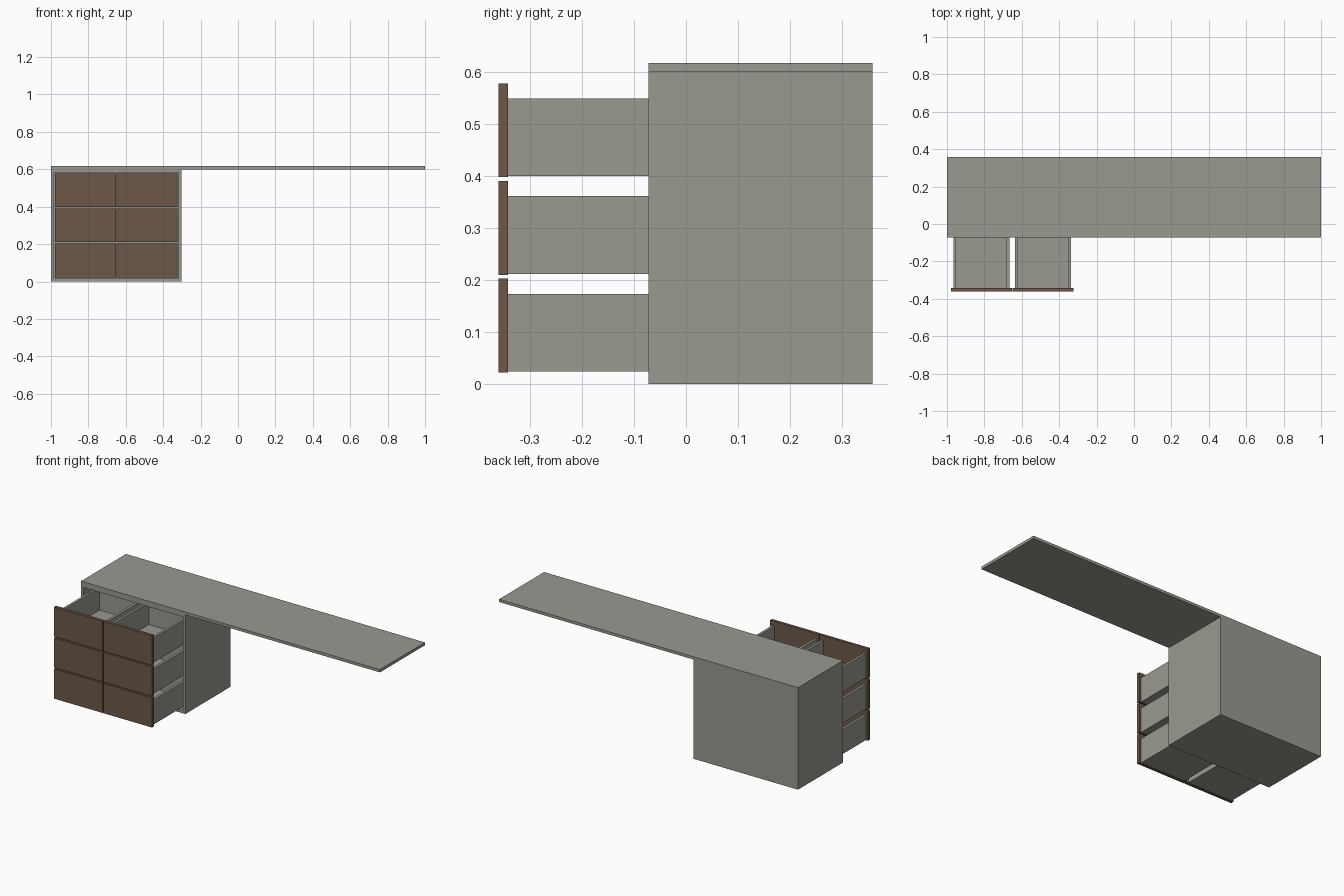
import bpy, bmesh

if "Cube" in bpy.data.objects:
    bpy.data.objects.remove(bpy.data.objects["Cube"])


def material(name, rgb):
    m = bpy.data.materials.new(name)
    m.diffuse_color = (*rgb, 1)
    m.use_nodes = True
    m.node_tree.nodes["Principled BSDF"].inputs["Base Color"].default_value = m.diffuse_color
    return m


GREY = material("warm grey", (0.32, 0.32, 0.285))
BROWN = material("walnut brown", (0.15, 0.097, 0.064))


def panels(name, mat, boxes):
    """One object made of axis-aligned boards given as (x0, x1, y0, y1, z0, z1)."""
    bm = bmesh.new()
    for x0, x1, y0, y1, z0, z1 in boxes:
        for v in bmesh.ops.create_cube(bm, size=1)["verts"]:
            v.co = (x1 if v.co.x > 0 else x0,
                    y1 if v.co.y > 0 else y0,
                    z1 if v.co.z > 0 else z0)
    return finish(name, mat, bm)


def finish(name, mat, bm):
    bmesh.ops.recalc_face_normals(bm, faces=bm.faces)
    mesh = bpy.data.meshes.new(name)
    bm.to_mesh(mesh)
    bm.free()
    mesh.materials.append(mat)
    ob = bpy.data.objects.new(name, mesh)
    bpy.context.collection.objects.link(ob)
    return ob


FRONT, BACK, WALL = -0.072, 0.358, 0.017

# Long desk top, overhanging to the right
panels("desk_top", GREY, [(-1, 1, FRONT, BACK, 0.60, 0.617)])

# Cabinet shell, open at the front
L, R, H = -1.0, -0.302, 0.60
panels("cabinet_shell", GREY, [
    (L, L + WALL, FRONT, BACK, 0, H),
    (R - WALL, R, FRONT, BACK, 0, H),
    (L + WALL, R - WALL, FRONT, BACK, 0, WALL),
    (L + WALL, R - WALL, FRONT, BACK, H - WALL, H),
    (L + WALL, R - WALL, BACK - WALL, BACK, WALL, H - WALL),
])

# Two columns of three pulled-out drawers
T = 0.015
Y0, Y1, YB = -0.36, -0.342, 0.05
for col, cx in (("left", -0.8155), ("right", -0.4865)):
    for row, name in enumerate(("bottom", "middle", "top")):
        z = 0.0225 + row * 0.1875
        panels(f"{name}_{col}_drawer_front", BROWN,
               [(cx - 0.1625, cx + 0.1625, Y0, Y1, z, z + 0.18)])
        a, b, lo, hi = cx - 0.15, cx + 0.15, z + 0.002, z + 0.151
        panels(f"{name}_{col}_drawer_box", GREY, [
            (a, a + T, Y1, YB, lo, hi),
            (b - T, b, Y1, YB, lo, hi),
            (a + T, b - T, YB - T, YB, lo, hi),
            (a + T, b - T, Y1, YB - T, lo, lo + T),
        ])
